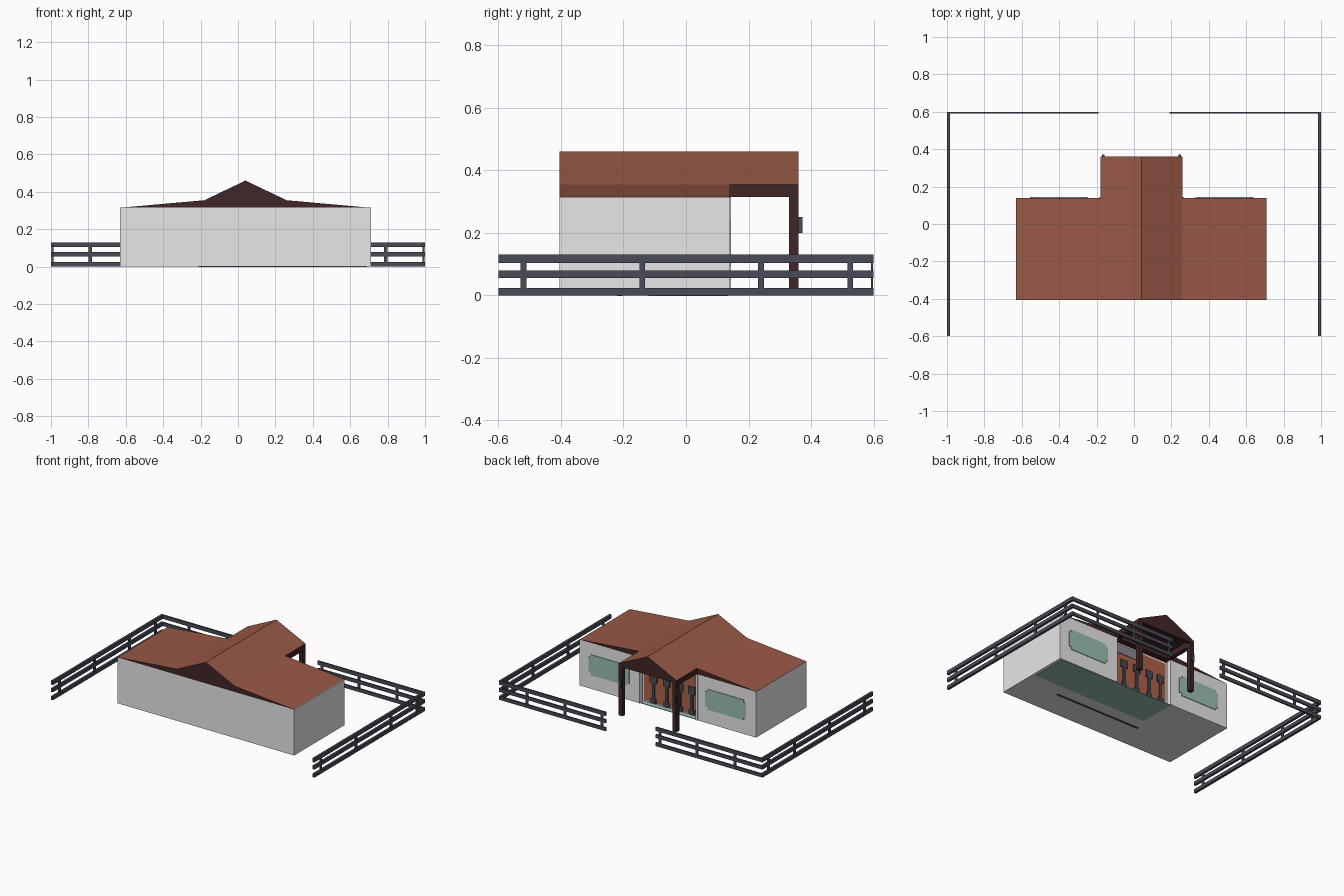
import bpy
import bmesh

cube = bpy.data.objects.get("Cube")
if cube:
    bpy.data.objects.remove(cube, do_unlink=True)


def material(name, rgb):
    m = bpy.data.materials.new(name)
    m.use_nodes = True
    m.diffuse_color = (*rgb, 1)
    m.node_tree.nodes["Principled BSDF"].inputs["Base Color"].default_value = (*rgb, 1)
    return m


WALL = material("white plaster", (0.8, 0.8, 0.8))
ROOF = material("terracotta", (0.32, 0.10, 0.062))
WOOD = material("dark brown wood", (0.055, 0.019, 0.019))
SLATE = material("slate grey", (0.066, 0.07, 0.095))
GLASS = material("pale green glass", (0.32, 0.52, 0.43))
DOOR = material("orange brown", (0.42, 0.12, 0.065))
LILAC = material("grey lilac", (0.26, 0.25, 0.31))


def finish(bm, name, *mats):
    bmesh.ops.recalc_face_normals(bm, faces=bm.faces)
    mesh = bpy.data.meshes.new(name)
    bm.to_mesh(mesh)
    bm.free()
    for m in mats:
        mesh.materials.append(m)
    ob = bpy.data.objects.new(name, mesh)
    bpy.context.collection.objects.link(ob)
    return ob


def add_box(bm, x0, x1, y0, y1, z0, z1):
    verts = bmesh.ops.create_cube(bm, size=1)["verts"]
    for v in verts:
        v.co.x = x1 if v.co.x > 0 else x0
        v.co.y = y1 if v.co.y > 0 else y0
        v.co.z = z1 if v.co.z > 0 else z0


def boxes(name, mat, *spans):
    bm = bmesh.new()
    for s in spans:
        add_box(bm, *s)
    return finish(bm, name, mat)


def add_prism(bm, points, axis, lo, hi):
    """Extrude a flat outline along z (plan) or y (elevation)."""
    place = (lambda a, b, h: (a, b, h)) if axis == "z" else (lambda a, b, h: (a, h, b))
    face = bm.faces.new([bm.verts.new(place(a, b, lo)) for a, b in points])
    up = bmesh.ops.extrude_face_region(bm, geom=[face])["geom"]
    shift = (0, 0, hi - lo) if axis == "z" else (0, hi - lo, 0)
    bmesh.ops.translate(bm, vec=shift, verts=[g for g in up if isinstance(g, bmesh.types.BMVert)])


# Main dimensions
LEFT, RIGHT = 0.71, -0.63
FRONT, BACK, PORCH = -0.405, 0.14, 0.36
EAVE, SHOULDER, RIDGE = 0.315, 0.355, 0.46
PX0, PX1, MID = -0.18, 0.26, 0.04
RECESS = 0.10

# Walls, with the entrance recessed between the wings
bm = bmesh.new()
add_prism(bm, [(RIGHT, FRONT), (LEFT, FRONT), (LEFT, BACK), (PX1, BACK),
               (PX1, RECESS), (PX0, RECESS), (PX0, BACK), (RIGHT, BACK)], "z", 0, EAVE)
finish(bm, "walls", WALL)


# Roofs: terracotta on top, dark gables and undersides
def roof(name, profile, y0, y1):
    bm = bmesh.new()
    add_prism(bm, profile, "y", y0, y1)
    bmesh.ops.recalc_face_normals(bm, faces=bm.faces)
    bm.normal_update()
    for f in bm.faces:
        f.material_index = 0 if f.normal.z > 0.1 else 1
    return finish(bm, name, ROOF, WOOD)


peak = [(PX1, SHOULDER), (MID, RIDGE), (PX0, SHOULDER)]
roof("main_roof", [(RIGHT, EAVE), (LEFT - 0.004, EAVE)] + peak, FRONT, BACK)
roof("porch_roof", peak, BACK, PORCH)

# Porch beams and posts
T = 0.03
sides = [(PX0, PX0 + T), (PX1 - T, PX1)]
boxes("porch_beams", WOOD, *[(a, b, BACK, PORCH, EAVE, SHOULDER) for a, b in sides],
      (PX0, PX1, PORCH - 0.02, PORCH, SHOULDER - 0.02, SHOULDER))
boxes("porch_posts", WOOD, *[(a, b, PORCH - T, PORCH, 0, EAVE) for a, b in sides])
boxes("post_lamps", SLATE, *[(a + 0.008, b - 0.008, PORCH, PORCH + 0.012, 0.2, 0.25) for a, b in sides])

# Entrance panel, frame and transom
boxes("entrance_panel", DOOR, (PX0 + 0.015, PX1 - 0.015, RECESS, RECESS + 0.005, 0.01, 0.3))
boxes("entrance_frame", WALL, *[(x - 0.008, x + 0.008, BACK - 0.03, BACK + 0.004, 0, EAVE) for x in (PX0, PX1)])
boxes("transom", LILAC, (0.06, PX1 - 0.02, RECESS + 0.004, RECESS + 0.009, 0.24, 0.3))

# Stools standing in the entrance
stools = []
for x in (-0.12, -0.03, 0.07, 0.17):
    y0, y1 = RECESS + 0.005, RECESS + 0.014
    stools += [(x - 0.026, x + 0.026, y0, y1, 0.15, 0.2),
               (x - 0.009, x + 0.009, y0, y1, 0.04, 0.15),
               (x - 0.02, x + 0.02, y0, y1, 0.01, 0.04)]
boxes("stools", SLATE, *stools)

# Windows with stepped corners
for name, cx in (("left_window", 0.485), ("right_window", -0.40)):
    bm = bmesh.new()
    w, h, s, cz = 0.155, 0.07, 0.018, 0.165
    corner = [(w - s, h), (w - s, h - s), (w, h - s)]
    outline = corner + [(a, -b) for a, b in reversed(corner)]
    outline += [(-a, -b) for a, b in corner] + [(-a, b) for a, b in reversed(corner)]
    add_prism(bm, [(cx + a, cz + b) for a, b in outline], "y", BACK, BACK + 0.004)
    finish(bm, name, GLASS)

# Floor plates on the underside
boxes("floor_inlay", GLASS, (PX0, LEFT - 0.02, -0.12, BACK - 0.005, -0.002, 0.002))
boxes("floor_strip", SLATE, (-0.21, 0.44, -0.22, -0.205, -0.002, 0.002))

# Fence: three rails and short posts along the sides and back
rails = [(0.0, 0.024), (0.055, 0.079), (0.104, 0.13)]
for name, s in (("left", 1), ("right", -1)):
    def span(a, b):
        return tuple(sorted((s * a, s * b)))
    parts = [(*span(0.984, 1.0), -0.6, 0.6, a, b) for a, b in rails]
    parts += [(*span(0.987, 0.997), y - 0.009, y + 0.009, 0.01, 0.12) for y in (-0.52, -0.14, 0.24, 0.525)]
    boxes(name + "_side_fence", SLATE, *parts)
    parts = [(*span(0.19, 0.99), 0.59, 0.6, a, b) for a, b in rails]
    parts += [(*span(x - 0.009, x + 0.009), 0.592, 0.598, 0.01, 0.12) for x in (0.22, 0.5, 0.79)]
    boxes(name + "_back_fence", SLATE, *parts)
